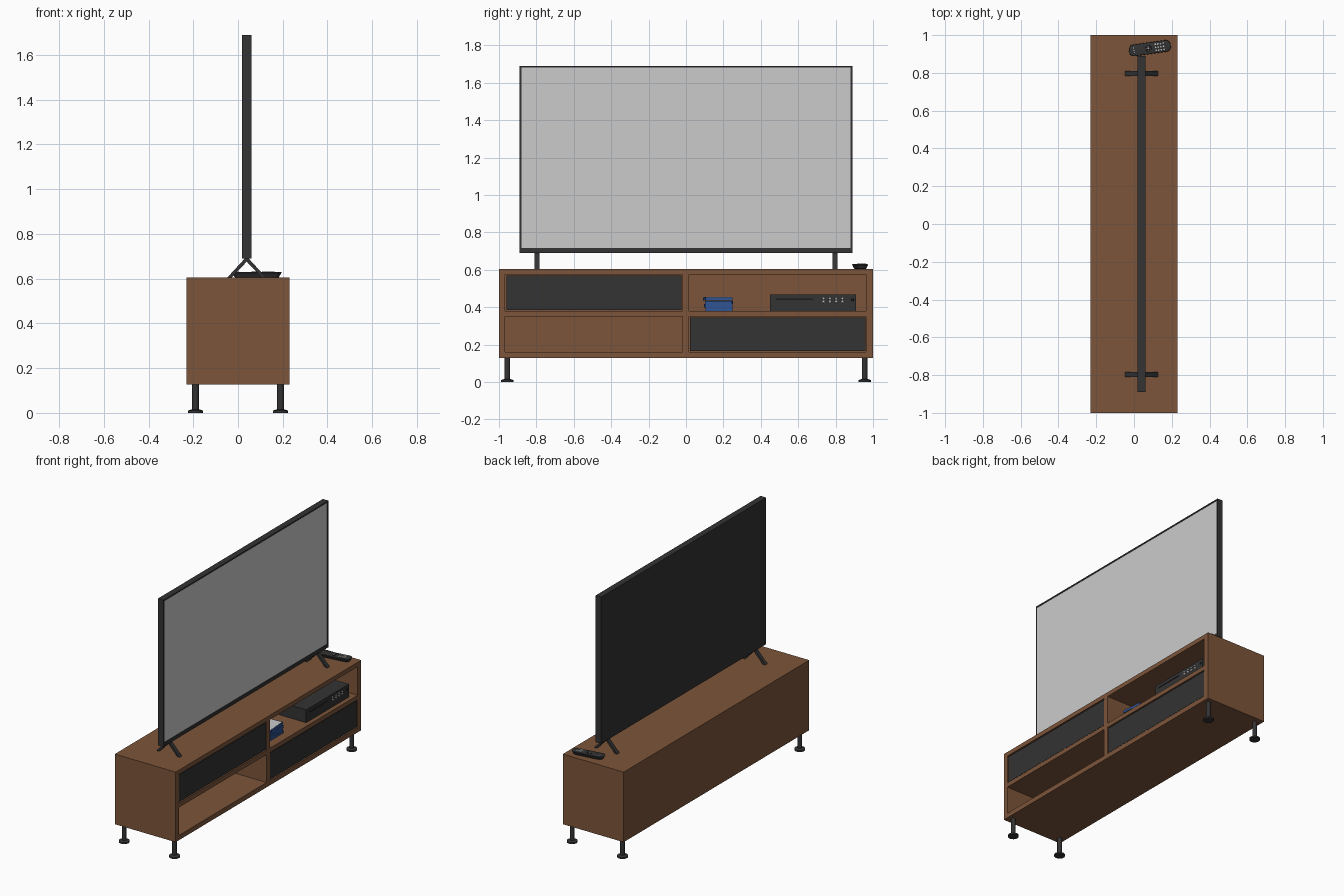
import bpy, bmesh
from math import radians, pi
from mathutils import Matrix, Vector

if "Cube" in bpy.data.objects:
    bpy.data.objects.remove(bpy.data.objects["Cube"])


def material(name, r, g, b):
    m = bpy.data.materials.new(name)
    m.diffuse_color = (r, g, b, 1)
    m.use_nodes = True
    m.node_tree.nodes["Principled BSDF"].inputs["Base Color"].default_value = m.diffuse_color
    return m


WOOD = material("wood", 0.2, 0.09, 0.042)
DARK = material("dark", 0.033, 0.033, 0.033)
BLACK = material("black", 0.012, 0.012, 0.012)
BLUE = material("blue", 0.03, 0.09, 0.3)
WHITE = material("white", 0.75, 0.75, 0.75)


def finish(name, bm, mat=None, smooth=False):
    bmesh.ops.recalc_face_normals(bm, faces=bm.faces)
    me = bpy.data.meshes.new(name)
    bm.to_mesh(me)
    bm.free()
    ob = bpy.data.objects.new(name, me)
    bpy.context.collection.objects.link(ob)
    if mat:
        me.materials.append(mat)
    bpy.ops.object.select_all(action='DESELECT')
    ob.select_set(True)
    bpy.context.view_layer.objects.active = ob
    if smooth:
        bpy.ops.object.shade_smooth_by_angle(angle=radians(35))
    return ob


def box(name, x, y, z, mat=None, turn=0):
    """Box from (min, max) ranges, turned about its own vertical axis."""
    bm = bmesh.new()
    mid = Vector([(a + b) / 2 for a, b in (x, y, z)])
    size = [b - a for a, b in (x, y, z)]
    mtx = Matrix.Translation(mid) @ Matrix.Rotation(radians(turn), 4, 'Z') @ Matrix.Diagonal((*size, 1))
    bmesh.ops.create_cube(bm, size=1, matrix=mtx)
    return finish(name, bm, mat)


def carve(ob, *ranges):
    """Cut box-shaped recesses out of an object."""
    for r in ranges:
        cutter = box("cutter", *r)
        cutter.hide_render = True
        mod = ob.modifiers.new("recess", 'BOOLEAN')
        mod.operation = 'DIFFERENCE'
        mod.solver = 'EXACT'
        mod.object = cutter
        bpy.context.view_layer.objects.active = ob
        bpy.ops.object.modifier_apply(modifier=mod.name)
        bpy.data.objects.remove(cutter)


def discs(name, items, mat, base=Matrix(), segments=16):
    """One object of upright cones: (x, y, z, bottom radius, top radius, height)."""
    bm = bmesh.new()
    for x, y, z, r1, r2, h in items:
        bmesh.ops.create_cone(bm, cap_ends=True, segments=segments, radius1=r1, radius2=r2, depth=h,
                              matrix=base @ Matrix.Translation((x, y, z + h / 2)))
    return finish(name, bm, mat, True)


# Cabinet with four compartments opening towards +x
LEFT, RIGHT = (-0.967, -0.02), (0.015, 0.962)
LOW, HIGH = (0.16, 0.35), (0.38, 0.575)
cabinet = box("cabinet", (-0.23, 0.23), (-1, 1), (0.127, 0.605), WOOD)
carve(cabinet, *[((-0.21, 0.3), y, z) for y in (LEFT, RIGHT) for z in (LOW, HIGH)])

# Dark drawer fronts
for name, y, z in (("upper_drawer_front", LEFT, HIGH), ("lower_drawer_front", RIGHT, LOW)):
    box(name, (0.2, 0.226), (y[0] + 0.006, y[1] - 0.003), (z[0] + 0.005, z[1] - 0.006), DARK)

# Cabinet legs with round feet
for i in (-1, 1):
    for j in (-1, 1):
        x, y = i * 0.19, j * 0.955
        discs("cabinet_leg", [(x, y, 0, 0.034, 0.034, 0.01), (x, y, 0.01, 0.034, 0.016, 0.006),
                              (x, y, 0.016, 0.015, 0.015, 0.112)], DARK, segments=24)

# Television body, recessed screen
tv = box("television_body", (0.018, 0.06), (-0.89, 0.89), (0.69, 1.69), DARK)
carve(tv, ((0.055, 0.1), (-0.88, 0.88), (0.715, 1.68)))
box("screen", (0.05, 0.057), (-0.88, 0.88), (0.715, 1.68))

# Television stands: inverted V profile extruded along y
PROFILE = [(-0.048, 0.605), (-0.029, 0.605), (0.039, 0.676), (0.107, 0.605), (0.126, 0.605), (0.046, 0.692), (0.032, 0.692)]
for side in (-1, 1):
    bm = bmesh.new()
    f = bm.faces.new([bm.verts.new((x, side * 0.797 - 0.0125, z)) for x, z in PROFILE])
    ext = bmesh.ops.extrude_face_region(bm, geom=[f])
    bmesh.ops.translate(bm, vec=(0, 0.025, 0), verts=[v for v in ext["geom"] if isinstance(v, bmesh.types.BMVert)])
    finish("television_stand", bm, DARK)

# Disc player with slot and front buttons
player = box("player_body", (-0.08, 0.2), (0.45, 0.91), (0.38, 0.468), DARK)
carve(player, ((0.195, 0.3), (0.48, 0.68), (0.437, 0.446)))
box("player_tray", (0.19, 0.197), (0.48, 0.68), (0.437, 0.446), BLACK)
to_x = Matrix.Rotation(pi / 2, 4, 'Y')     # turns local z to +x, local x to -z
discs("player_buttons", [(-0.446, y, 0.199, 0.006, 0.005, 0.005) for y in (0.735, 0.77, 0.803, 0.837)]
      + [(-0.43, y, 0.199, 0.008, 0.006, 0.005) for y in (0.735, 0.77, 0.803, 0.837)], WHITE, to_x)
discs("player_power_button", [(-0.44, 0.89, 0.199, 0.008, 0.007, 0.004)], BLACK, to_x)

# Stack of disc cases
for i, (dy, turn) in enumerate(((0.003, 0), (-0.001, 2), (0.004, -2), (-0.002, 4))):
    z = 0.38 + i * 0.0185
    box("disc_case", (-0.03, 0.17), (0.1 + dy, 0.245 + dy), (z, z + 0.017), BLUE, turn)
box("disc_case_cover", (-0.026, 0.166), (0.102, 0.239), (0.452, 0.4535), WHITE, 4)

# Remote control: rounded slab narrowing underneath
place = Matrix.Translation((0.084, 0.931, 0.605)) @ Matrix.Rotation(radians(8), 4, 'Z')
bm = bmesh.new()
bmesh.ops.create_cube(bm, size=1, matrix=Matrix.Translation((0, 0, 0.0125)) @ Matrix.Diagonal((0.222, 0.062, 0.025, 1)))
upright = [e for e in bm.edges if abs(e.verts[0].co.z - e.verts[1].co.z) > 0.01]
bmesh.ops.bevel(bm, geom=upright, offset=0.026, segments=6, profile=0.5, affect='EDGES')
for v in bm.verts:
    if v.co.z < 0.01:
        v.co.x *= 0.9
        v.co.y *= 0.75
rims = [e for e in bm.edges if abs(e.verts[0].co.z - e.verts[1].co.z) < 1e-4]
bmesh.ops.bevel(bm, geom=rims, offset=0.004, segments=2, profile=0.5, affect='EDGES')
bm.transform(place)
finish("remote_body", bm, DARK, True)

# Remote keys: number pad, round pad and small keys
pad = [(u, v, 0.0245, 0.0048, 0.0045, 0.003) for u in (0.031, 0.045, 0.059, 0.073) for v in (-0.016, 0, 0.016)]
small = [(-0.085, v, 0.0245, 0.003, 0.003, 0.002) for v in (-0.012, 0, 0.012)]
discs("remote_keys", pad + small, WHITE, place, 10)
discs("remote_round_pad", [(-0.008, 0, 0.0245, 0.016, 0.015, 0.002)], BLACK, place, 20)
discs("remote_pad_keys", [(-0.008, 0, 0.026, 0.006, 0.005, 0.002)]
      + [(-0.008 + a, b, 0.026, 0.003, 0.002, 0.001) for a, b in ((0.011, 0), (-0.011, 0), (0, 0.011), (0, -0.011))],
      WHITE, place, 10)
